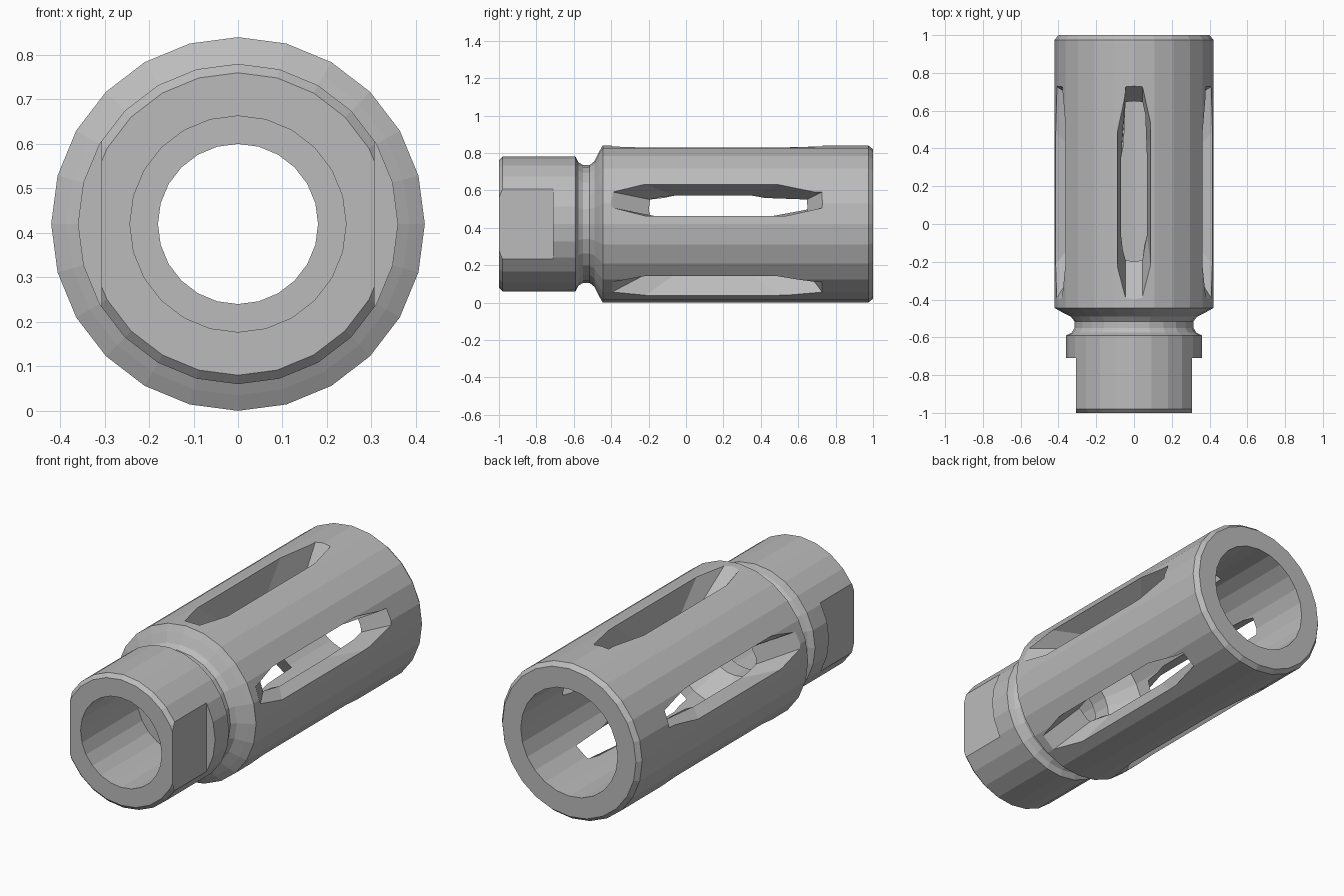
import bpy, bmesh
from math import sin, cos, pi, radians
from mathutils import Matrix, Vector

cube = bpy.data.objects.get("Cube")
if cube:
    bpy.data.objects.remove(cube, do_unlink=True)

RADIUS = 0.42
SIDES = 24

steel = bpy.data.materials.new("plain_grey_steel")
steel.use_nodes = True
grey = (0.5, 0.5, 0.5, 1)
steel.diffuse_color = grey
steel.node_tree.nodes["Principled BSDF"].inputs["Base Color"].default_value = grey


def finish(name, bm):
    bmesh.ops.recalc_face_normals(bm, faces=bm.faces)
    mesh = bpy.data.meshes.new(name)
    bm.to_mesh(mesh)
    bm.free()
    mesh.materials.append(steel)
    ob = bpy.data.objects.new(name, mesh)
    bpy.context.collection.objects.link(ob)
    return ob


def bridge(bm, loops, closed):
    """Join matching rings of vertices with quads."""
    n = len(loops[0])
    pairs = list(zip(loops, loops[1:]))
    if closed:
        pairs.append((loops[-1], loops[0]))
    for a, b in pairs:
        for i in range(n):
            j = (i + 1) % n
            bm.faces.new((a[i], a[j], b[j], b[i]))


def cut(target, cutter):
    cutter.hide_render = True
    mod = target.modifiers.new("cut", 'BOOLEAN')
    mod.operation = 'DIFFERENCE'
    mod.solver = 'EXACT'
    mod.object = cutter
    bpy.context.view_layer.objects.active = target
    bpy.ops.object.modifier_apply(modifier=mod.name)
    bpy.data.objects.remove(cutter, do_unlink=True)


# Turned tube: (position along y, radius), outside then back through the bore
outside = [(-1, 0.34), (-0.98, 0.36), (-0.59, 0.36), (-0.575, 0.33),
           (-0.55, 0.315), (-0.515, 0.315), (-0.49, 0.335),
           (-0.465, 0.385), (-0.445, RADIUS), (0.975, RADIUS), (1, 0.4)]
bore = [(1, 0.29), (-0.28, 0.29), (-0.42, 0.18), (-0.52, 0.18), (-0.52, 0.243), (-1, 0.243)]
bm = bmesh.new()
rings = []
for y, r in outside + bore:
    angles = [2 * pi * i / SIDES for i in range(SIDES)]
    rings.append([bm.verts.new((r * cos(a), y, RADIUS + r * sin(a))) for a in angles])
bridge(bm, rings, closed=True)
body = finish("slotted_tube", bm)

# Wrench flats on both sides of the collar
bm = bmesh.new()
for side in (-1, 1):
    place = Matrix.Translation((side * 0.507, -0.91, RADIUS)) @ Matrix.Diagonal((0.4, 0.4, 1, 1))
    bmesh.ops.create_cube(bm, size=1, matrix=place)
cut(body, finish("wrench_flat_cutter", bm))


# Five tapered slots, narrower toward the bore
def slot_outline(t):
    end, wide = 0.045, 0.07 + 0.02 * t
    half = [(end, 0.65 + 0.08 * t), (wide, 0.36 + 0.14 * t),
            (wide, -0.07 - 0.16 * t), (end, -0.2 - 0.2 * t)]
    return half + [(-x, y) for x, y in reversed(half)]


bm = bmesh.new()
for k in range(5):
    turn = Matrix.Rotation(radians(72 * k), 3, 'Y')
    loops = []
    for t in (-0.6, 1.2):
        height = 0.29 + 0.13 * t
        loops.append([bm.verts.new(turn @ Vector((x, y, height)) + Vector((0, 0, RADIUS)))
                      for x, y in slot_outline(t)])
    bridge(bm, loops, closed=False)
    for loop in loops:
        bm.faces.new(loop)
cut(body, finish("slot_cutter", bm))
